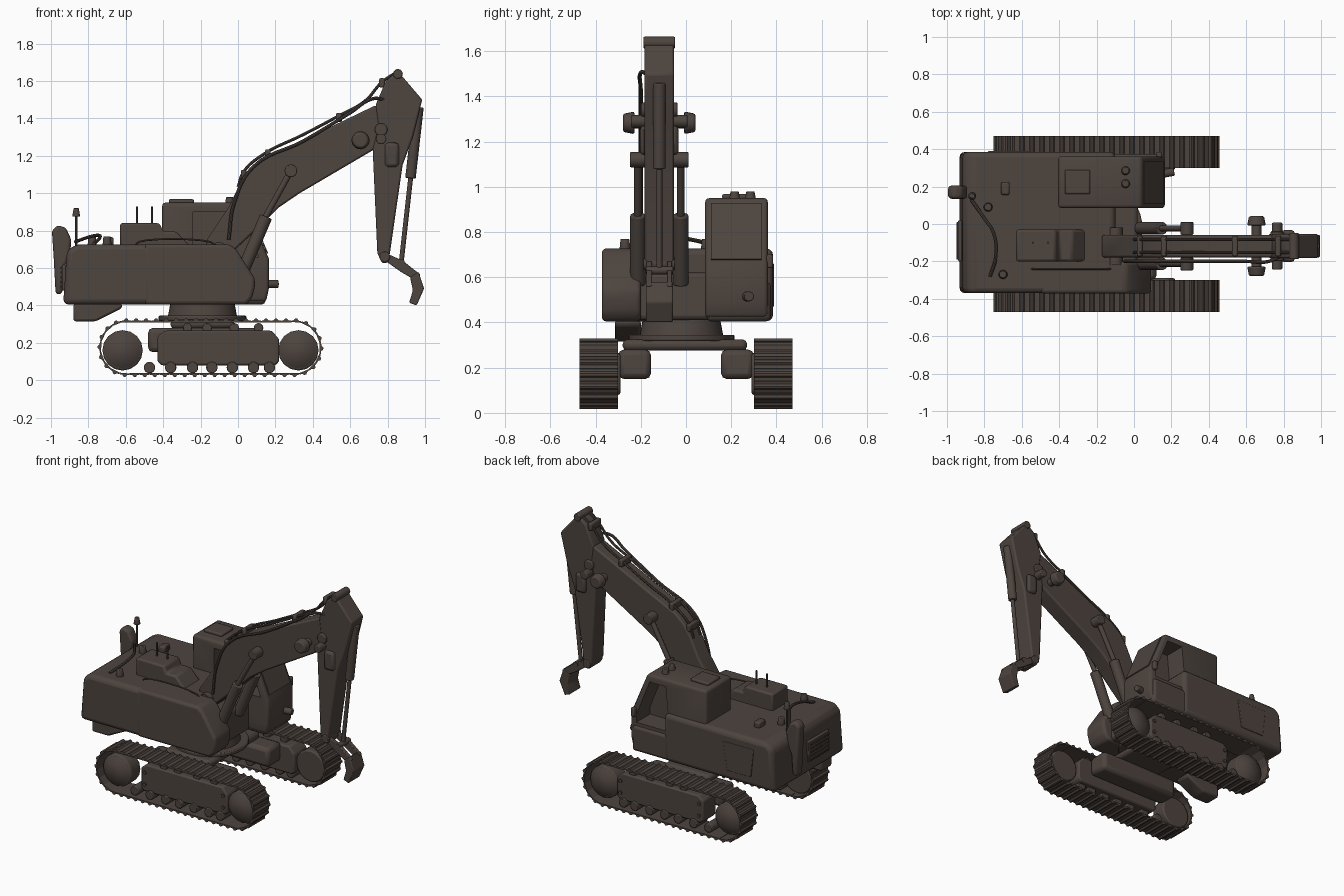
import bpy, bmesh, math
from mathutils import Vector

if "Cube" in bpy.data.objects:
    bpy.data.objects.remove(bpy.data.objects["Cube"])

paint = bpy.data.materials.new("dark_brown_paint")
paint.diffuse_color = (0.075, 0.058, 0.049, 1)
paint.use_nodes = True
paint.node_tree.nodes["Principled BSDF"].inputs["Base Color"].default_value = paint.diffuse_color


def add_mesh(name, bm, bevel=0, segs=2):
    bmesh.ops.recalc_face_normals(bm, faces=bm.faces)
    me = bpy.data.meshes.new(name)
    bm.to_mesh(me)
    bm.free()
    me.materials.append(paint)
    ob = bpy.data.objects.new(name, me)
    bpy.context.collection.objects.link(ob)
    if bevel:
        m = ob.modifiers.new("bevel", 'BEVEL')
        m.width, m.segments, m.limit_method = bevel, segs, 'ANGLE'
        m.angle_limit = math.radians(25)
    return ob


def extrude(bm, pts, y0, y1):
    """Side profile (x, z) swept from y0 to y1."""
    a = [bm.verts.new((x, y0, z)) for x, z in pts]
    b = [bm.verts.new((x, y1, z)) for x, z in pts]
    bm.faces.new(a)
    bm.faces.new(b[::-1])
    for i in range(len(pts)):
        j = (i + 1) % len(pts)
        bm.faces.new((a[i], b[i], b[j], a[j]))


def prism(name, pts, y0, y1, bevel=0, segs=2):
    bm = bmesh.new()
    extrude(bm, pts, y0, y1)
    return add_mesh(name, bm, bevel, segs)


def box(name, x0, x1, y0, y1, z0, z1, bevel=0.01):
    return prism(name, [(x0, z0), (x1, z0), (x1, z1), (x0, z1)], y0, y1, bevel)


def rod(name, a, b, r, r2=None, sides=20, bevel=0):
    a, b = Vector(a), Vector(b)
    bm = bmesh.new()
    bmesh.ops.create_cone(bm, cap_ends=True, segments=sides, radius1=r,
                          radius2=r if r2 is None else r2, depth=(b - a).length)
    bm.transform((b - a).to_track_quat('Z', 'Y').to_matrix().to_4x4())
    bmesh.ops.translate(bm, verts=bm.verts, vec=(a + b) / 2)
    return add_mesh(name, bm, bevel)


def pipe(name, pts, r):
    cu = bpy.data.curves.new(name, 'CURVE')
    cu.dimensions, cu.bevel_depth, cu.bevel_resolution = '3D', r, 2
    sp = cu.splines.new('BEZIER')
    sp.bezier_points.add(len(pts) - 1)
    for bp, p in zip(sp.bezier_points, pts):
        bp.co = p
        bp.handle_left_type = bp.handle_right_type = 'AUTO'
    sp.resolution_u = 6
    cu.use_fill_caps = True
    cu.materials.append(paint)
    ob = bpy.data.objects.new(name, cu)
    bpy.context.collection.objects.link(ob)


# --- crawler tracks ---
XA, XB, ZC, R, PADS = -0.595, 0.30, 0.174, 0.140, 50
SPAN = XB - XA
LENGTH = 2 * SPAN + 2 * math.pi * R


def track_point(d):
    """Point and outward direction at distance d along the loop."""
    if d < SPAN:
        return Vector((XA + d, 0, ZC + R)), Vector((0, 0, 1))
    d -= SPAN
    if d < math.pi * R:
        n = Vector((math.sin(d / R), 0, math.cos(d / R)))
        return Vector((XB, 0, ZC)) + n * R, n
    d -= math.pi * R
    if d < SPAN:
        return Vector((XB - d, 0, ZC - R)), Vector((0, 0, -1))
    d -= SPAN
    n = Vector((-math.sin(d / R), 0, -math.cos(d / R)))
    return Vector((XA, 0, ZC)) + n * R, n


p = LENGTH / PADS
pad = [(-.5, -.004), (.5, -.004), (.5, .004), (.2, .006), (.05, .016), (-.15, .016), (-.3, .006), (-.5, .004)]
for side, s in (("left", 1), ("right", -1)):
    def span(a, b):
        return (s * a, s * b)
    bm = bmesh.new()
    for i in range(PADS):
        c, n = track_point(i * p)
        t = Vector((n.z, 0, -n.x))
        pts = [c + t * u * p + n * v for u, v in pad]
        extrude(bm, [(q.x, q.z) for q in pts], *span(.30, .47))
    add_mesh(side + "_track_pads", bm)
    for nm, x in (("sprocket", -.617), ("idler", .323)):
        rod(f"{side}_{nm}", (x, s * .315, .16), (x, s * .42, .16), .108, sides=16, bevel=.01)
        rod(f"{side}_{nm}_dome", (x, s * .419, .16), (x, s * .45, .16), .098, .05, sides=16)
    frame = [(-.43, .1), (-.41, .08), (.2, .08), (.22, .1), (.22, .22), (.18, .265), (-.39, .265), (-.43, .235)]
    prism(side + "_track_frame", frame, *span(.29, .43), .01)
    box(side + "_inner_beam", -.48, .12, *span(.155, .30), .15, .28, .025)
    for i, x in enumerate((-.473, -.36, -.243, -.14, -.03, .083, .168)):
        rod(f"{side}_lower_roller_{i}", (x, s * .32, .068), (x, s * .44, .068), .031, sides=14, bevel=.005)
    for i, x in enumerate((-.27, -.165, -.02, .11)):
        rod(f"{side}_upper_roller_{i}", (x, s * .33, .28), (x, s * .42, .28), .026, sides=14, bevel=.005)
    for i in range(4):
        x, z = (-.4, .19)[i // 2], .13 + .08 * (i % 2)
        rod(f"{side}_frame_bolt_{i}", (x, s * .42, z), (x, s * .438, z), .012, sides=8)

# --- carbody and turntable ---
box("carbody", -.36, -.02, -.28, .27, .275, .325, .02)
rod("turntable_ring", (-.19, -.02, .318), (-.19, -.02, .345), .235, sides=40, bevel=.006)
rod("turntable_neck", (-.19, -.02, .34), (-.19, -.02, .42), .185, .17, sides=40)

# --- upper house ---
prism("rear_deck", [(-.935, .405), (-.1, .405), (-.1, .727), (-.87, .727), (-.915, .69)], -.37, .385, .035, 3)
prism("right_side_pod", [(-.5, .405), (.045, .405), (.075, .44), (.09, .5), (.09, .545), (-.01, .70),
                         (-.045, .727), (-.5, .727)], -.372, -.2, .018, 3)
box("house_middle", -.2, .02, -.22, .12, .41, .62, .02)
prism("engine_hood", [(-.63, .70), (-.63, .84), (-.42, .84), (-.40, .795), (-.33, .795), (-.24, .70)],
      -.2, -.03, .012)
box("counterweight_grille", -.94, -.92, -.2, .02, .48, .62, .006)
for i in range(5):
    box(f"grille_slat_{i}", -.948, -.935, -.19, .01, .495 + .025 * i, .507 + .025 * i, .002)
prism("left_side_panel", [(-.76, .47), (-.58, .47), (-.55, .66), (-.78, .66)], .375, .39, .004)
prism("under_tray", [(-.88, .315), (-.76, .315), (-.62, .385), (-.62, .41), (-.88, .41)], -.315, -.2, .02)

# --- cab with cut windows ---
box("cab_base", -.45, .147, .09, .375, .405, .58, .02)
cab = prism("cab", [(-.405, .5), (-.405, .95), (.04, .95), (.165, .65), (.165, .49), (.15, .42), (-.2, .42)],
            .085, .362, .018, 3)
cutters = [prism("right_window_cutter", [(-.24, .66), (-.24, .90), (.02, .90), (.11, .66)], .05, .20),
           prism("left_window_cutter", [(-.13, .60), (-.10, .90), (.02, .90), (.12, .65), (.12, .60)], .215, .42)]
for c in cutters:
    m = cab.modifiers.new("window", 'BOOLEAN')
    m.object, m.operation, m.solver = c, 'DIFFERENCE', 'EXACT'
    c.hide_render = True
bpy.context.view_layer.update()
solid = bpy.data.meshes.new_from_object(cab.evaluated_get(bpy.context.evaluated_depsgraph_get()))
cab.modifiers.clear()
cab.data = solid
for c in cutters:
    bpy.data.objects.remove(c)
prism("windshield", [(.05, .925), (.056, .928), (.161, .68), (.155, .677)], .11, .335)
box("roof_hatch", -.37, -.235, .16, .29, .945, .968, .008)
for i, y in enumerate((.215, .285)):
    rod(f"roof_lamp_{i}", (-.045, y, .945), (-.045, y, .98), .024, .018, bevel=.004)
rod("cab_front_lamp", (.16, .27, .515), (.215, .28, .515), .022, bevel=.005)
box("cab_mirror", .12, .15, .355, .385, .64, .70, .008)

# --- deck fittings ---
prism("exhaust_stack", [(-.975, .46), (-.94, .46), (-.93, .6), (-.90, .66), (-.89, .75), (-.92, .815), (-.965, .83),
                        (-.995, .80), (-.985, .65)], .135, .205, .018, 3)
rod("beacon_pole", (-.865, .15, .70), (-.865, .15, .89), .008, sides=10)
rod("beacon", (-.865, .15, .875), (-.865, .15, .92), .022, .014, sides=14, bevel=.005)
for i, (x, y) in enumerate(((-.78, .09), (-.70, -.27))):
    rod(f"deck_cap_{i}", (x, y, .72), (x, y, .77), .025, .02, sides=14, bevel=.006)
box("deck_hatch", -.71, -.665, .155, .225, .72, .765, .01)
pipe("deck_hose", [(-.87, .13, .74), (-.80, .03, .765), (-.75, -.05, .775), (-.74, -.18, .76), (-.77, -.28, .73)], .009)
pipe("pod_rail", [(-.55, -.24, .72), (-.53, -.24, .74), (-.15, -.24, .74), (-.12, -.24, .72)], .005)
for i, x in enumerate((-.54, -.46)):
    rod(f"antenna_{i}", (x, -.1, .83), (x, -.1, .93), .006, sides=8)

# --- boom ---
YC = -.118
prism("boom", [(-.17, .70), (-.17, .745), (-.05, .925), (.01, 1.05), (.055, 1.12), (.126, 1.18), (.33, 1.275),
               (.735, 1.47), (.80, 1.44), (.81, 1.32), (.73, 1.235), (.33, 1.0), (.22, .925), (.04, .75), (-.08, .64)],
      YC - .06, YC + .06, .01)
rod("boom_foot_pin", (-.1, YC - .1, .70), (-.1, YC + .1, .70), .04)
for side, s in (("left", 1), ("right", -1)):
    y = YC + s * .095
    rod(side + "_lift_barrel", (.02, y, .57), (.15, y, .875), .034, bevel=.005)
    rod(side + "_lift_rod", (.14, y, .86), (.283, y, 1.12), .016)
    rod(side + "_lift_eye", (.283, y - .035, 1.12), (.283, y + .035, 1.12), .034, bevel=.005)
    rod(side + "_work_lamp", (.655, YC + s * .11, 1.283), (.655, YC + s * .16, 1.283), .05, .04, bevel=.008)
    rod(side + "_arm_lug", (.765, YC + s * .06, 1.29), (.765, YC + s * .125, 1.29), .028, bevel=.006)
    box(side + "_arm_cover", .785, .86, YC + s * .05, YC + s * .085, 1.14, 1.27, .025)
rod("lift_shaft", (.283, YC - .12, 1.12), (.283, YC + .12, 1.12), .018)
rod("lamp_shaft", (.655, YC - .12, 1.283), (.655, YC + .12, 1.283), .026)
rod("arm_pivot", (.765, YC - .08, 1.34), (.765, YC + .08, 1.34), .034, bevel=.006)

# --- hoses along the boom ---
hose = [(.0, 1.03), (.03, 1.11), (.13, 1.20), (.35, 1.31), (.53, 1.405), (.68, 1.49), (.77, 1.59), (.85, 1.645)]
for i, off in enumerate((-.035, .035)):
    pipe(f"boom_hose_{i}", [(x, YC + off, z + .004) for x, z in hose], .008)
pipe("side_hose", [(-.05, -.2, .75), (-.02, -.2, .95), (.08, -.2, 1.14), (.35, -.2, 1.28), (.6, -.2, 1.43),
                   (.72, -.2, 1.505), (.79, -.17, 1.5)], .009)
for i, (x, z) in enumerate(((.03, 1.10), (.16, 1.21), (.54, 1.405), (.77, 1.59))):
    box(f"hose_clamp_{i}", x - .015, x + .015, YC - .055, YC + .055, z - .025, z + .025, .008)

# --- arm ---
prism("arm", [(.853, 1.655), (.79, 1.60), (.735, 1.47), (.75, 1.36), (.72, 1.24), (.745, .68), (.77, .625), (.805, .63),
              (.88, 1.15), (.935, 1.30), (.985, 1.50)], YC - .065, YC + .065, .01)
rod("arm_head_pin", (.855, YC - .07, 1.638), (.855, YC + .07, 1.638), .026, bevel=.005)
rod("bucket_cylinder_barrel", (.965, YC, 1.46), (.922, YC, 1.08), .028, bevel=.005)
rod("bucket_cylinder_rod", (.925, YC, 1.1), (.874, YC, .64), .013)
rod("arm_tip_pin", (.785, YC - .07, .66), (.785, YC + .07, .66), .028, bevel=.005)
for s in (1, -1):
    y = YC + s * .045
    prism("bucket_link", [(.79, .68), (.88, .64), (.975, .565), (.955, .53), (.87, .58), (.785, .64)],
          y - .012, y + .012, .004)
rod("link_pin", (.874, YC - .06, .63), (.874, YC + .06, .63), .018)
prism("bucket", [(.92, .55), (.965, .58), (.995, .49), (.955, .40), (.915, .415), (.935, .48)],
      YC - .06, YC + .06, .006)

# --- bake curves and shade ---
bpy.ops.object.select_all(action='DESELECT')
curves = [o for o in bpy.data.objects if o.type == 'CURVE']
for o in curves:
    o.select_set(True)
bpy.context.view_layer.objects.active = curves[0]
bpy.ops.object.convert(target='MESH')
bpy.ops.object.select_all(action='SELECT')
bpy.ops.object.shade_smooth_by_angle(angle=math.radians(35))
